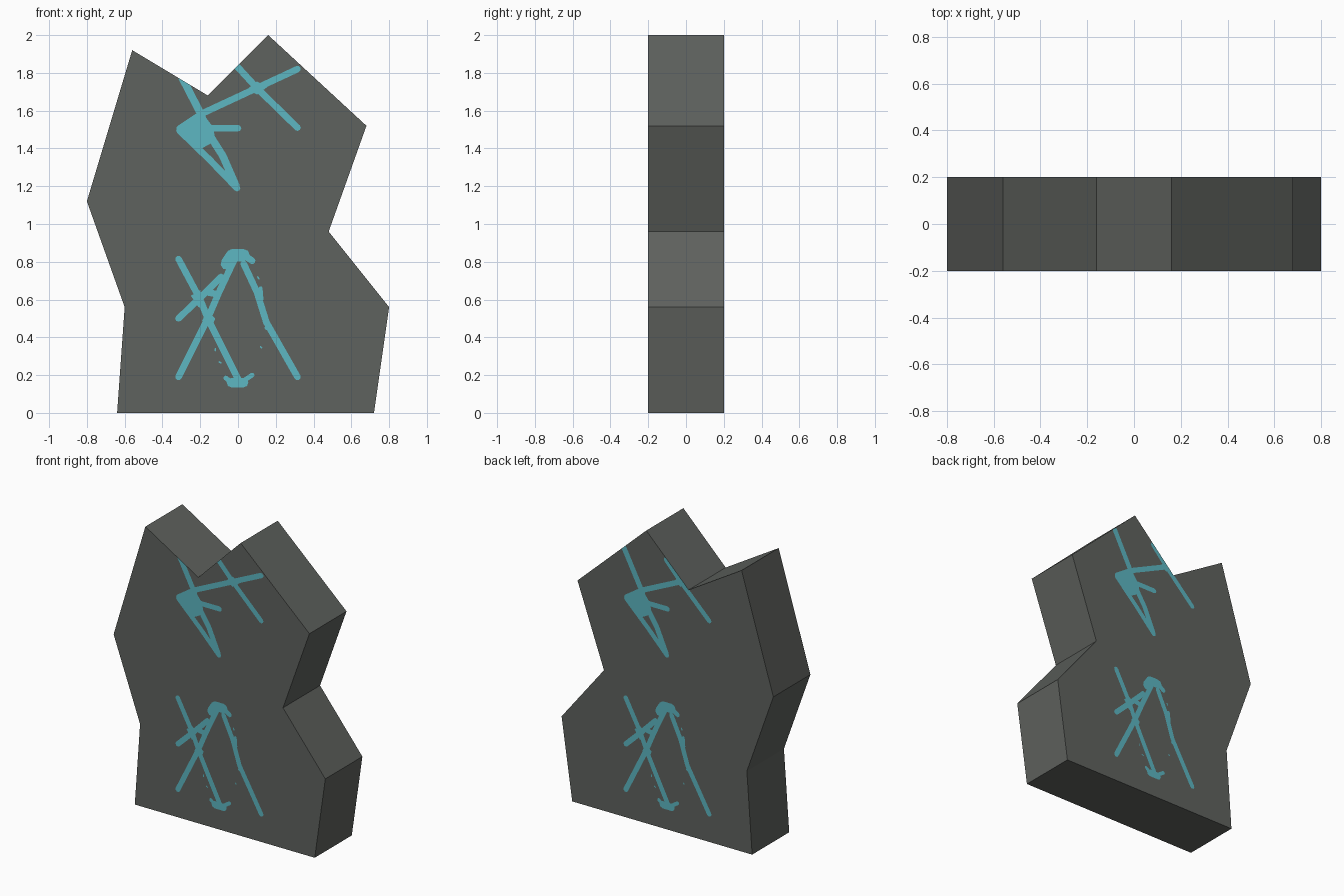
import bpy, bmesh, math
from mathutils import Vector
from mathutils.geometry import delaunay_2d_cdt, intersect_point_line

if "Cube" in bpy.data.objects:
    bpy.data.objects.remove(bpy.data.objects["Cube"], do_unlink=True)


def material(name, color):
    mat = bpy.data.materials.new(name)
    mat.use_nodes = True
    mat.diffuse_color = color
    bsdf = next(n for n in mat.node_tree.nodes if n.type == 'BSDF_PRINCIPLED')
    bsdf.inputs["Base Color"].default_value = color
    bsdf.inputs["Roughness"].default_value = 0.9
    return mat


stone = material("dark stone", (0.114, 0.122, 0.112, 1))
paint = material("cyan paint", (0.109, 0.474, 0.539, 1))

DEPTH = 0.2  # half thickness of the slab

# Jagged slab silhouette, counter-clockwise in x and z
OUTLINE = [(-.64, 0), (.72, 0), (.8, .56), (.48, .96), (.68, 1.52),
           (.16, 2), (-.16, 1.68), (-.56, 1.92), (-.8, 1.12), (-.6, .56)]

# Brush strokes: width, then the points of the path
STROKES = [
    # upper sign
    (.04, (-.33, 1.84), (-.19, 1.57), (-.2, 1.52)),
    (.035, (-.31, 1.505), (-.19, 1.585), (.1, 1.72), (.315, 1.82)),
    (.035, (-.01, 1.84), (.1, 1.72), (.315, 1.51)),
    (.035, (-.2, 1.507), (0, 1.507)),
    (.035, (-.31, 1.495), (-.15, 1.34), (-.005, 1.19)),
    (.04, (-.15, 1.47), (-.08, 1.36), (-.01, 1.2)),
    # lower sign
    (.035, (-.315, .815), (-.2, .6), (-.16, .5), (-.1, .38), (0, .18)),
    (.035, (-.315, .5), (-.2, .61), (-.09, .72)),
    (.035, (-.315, .19), (-.16, .5), (-.1, .64), (-.02, .81)),
    (.035, (-.17, .64), (-.12, .63)),
    (.065, (-.06, .79), (-.03, .835), (.03, .835)),
    (.035, (.03, .835), (.075, .805)),
    (.035, (.03, .79), (.1, .64), (.15, .48), (.315, .19)),
    (.025, (-.065, .185), (-.04, .165)),
    (.05, (-.035, .16), (.03, .16)),
    (.025, (.03, .17), (.075, .2)),
    # drips
    (.02, (.12, .66), (.125, .6)),
    (.02, (.15, .45), (.17, .44)),
    (.008, (.105, .72), (.11, .71)),
    (.008, (.12, .35), (.125, .345)),
    (.008, (-.1, .27), (-.09, .265)),
    (.008, (-.12, .34), (-.12, .33)),
]
# Filled areas where strokes run together
FILLS = [
    [(-.32, 1.5), (-.21, 1.39), (-.12, 1.44), (-.13, 1.51), (-.19, 1.59)],
    [(.05, 1.715), (.1, 1.685), (.155, 1.725), (.1, 1.755)],
    [(-.25, .62), (-.21, .56), (-.17, .55), (-.2, .65)],
    [(-.19, .49), (-.14, .45), (-.12, .5), (-.16, .54)],
]


def capsule(a, b, width, steps=4):
    """Round-ended stroke segment as a convex counter-clockwise polygon."""
    a, b = Vector(a), Vector(b)
    heading = math.atan2(b.y - a.y, b.x - a.x)
    ring = []
    for centre, start in ((b, heading - math.pi / 2), (a, heading + math.pi / 2)):
        for i in range(steps + 1):
            t = start + math.pi * i / steps
            ring.append(centre + Vector((math.cos(t), math.sin(t))) * width / 2)
    return ring


def painted_polygons():
    polys = [[Vector(p) for p in fill] for fill in FILLS]
    for width, *path in STROKES:
        polys += [capsule(a, b, width) for a, b in zip(path, path[1:])]
    return polys


def add_face_side(bm, side):
    """Cut the painted sign into one broad side; side is 1 front, -1 back."""
    rim = [Vector((x * side, z)) for x, z in OUTLINE][::side]
    polys = [rim] + painted_polygons()
    points, faces = [], []
    for poly in polys:
        faces.append(list(range(len(points), len(points) + len(poly))))
        points += poly
    pts, _, tris, _, _, sources = delaunay_2d_cdt(points, [], faces, 1, 1e-5, True)
    verts = {}
    for tri, src in zip(tris, sources):
        if 0 not in src:
            continue
        for i in tri:
            if i not in verts:
                verts[i] = bm.verts.new((pts[i].x * side, -DEPTH * side, pts[i].y))
        face = bm.faces.new([verts[i] for i in tri])
        face.material_index = 1 if len(src) > 1 else 0
    return list(verts.values())


def along(verts, a, b):
    """Vertices lying on one outline edge, in order."""
    found = []
    for v in verts:
        p = Vector((v.co.x, v.co.z, 0))
        near, t = intersect_point_line(p, a, b)
        if (p - near).length < 2e-5 and -1e-4 < t < 1 + 1e-4:
            found.append((t, v))
    return [v for _, v in sorted(found, key=lambda item: item[0])]


# Slab: two painted broad sides joined by flat edge walls
bm = bmesh.new()
front = add_face_side(bm, 1)
back = add_face_side(bm, -1)
corners = [Vector((x, z, 0)) for x, z in OUTLINE]
for a, b in zip(corners, corners[1:] + corners[:1]):
    bm.faces.new(along(front, a, b) + along(back, a, b)[::-1])
bmesh.ops.recalc_face_normals(bm, faces=bm.faces[:])

mesh = bpy.data.meshes.new("stone_slab")
bm.to_mesh(mesh)
bm.free()
mesh.materials.append(stone)
mesh.materials.append(paint)
slab = bpy.data.objects.new("stone_slab", mesh)
bpy.context.collection.objects.link(slab)
